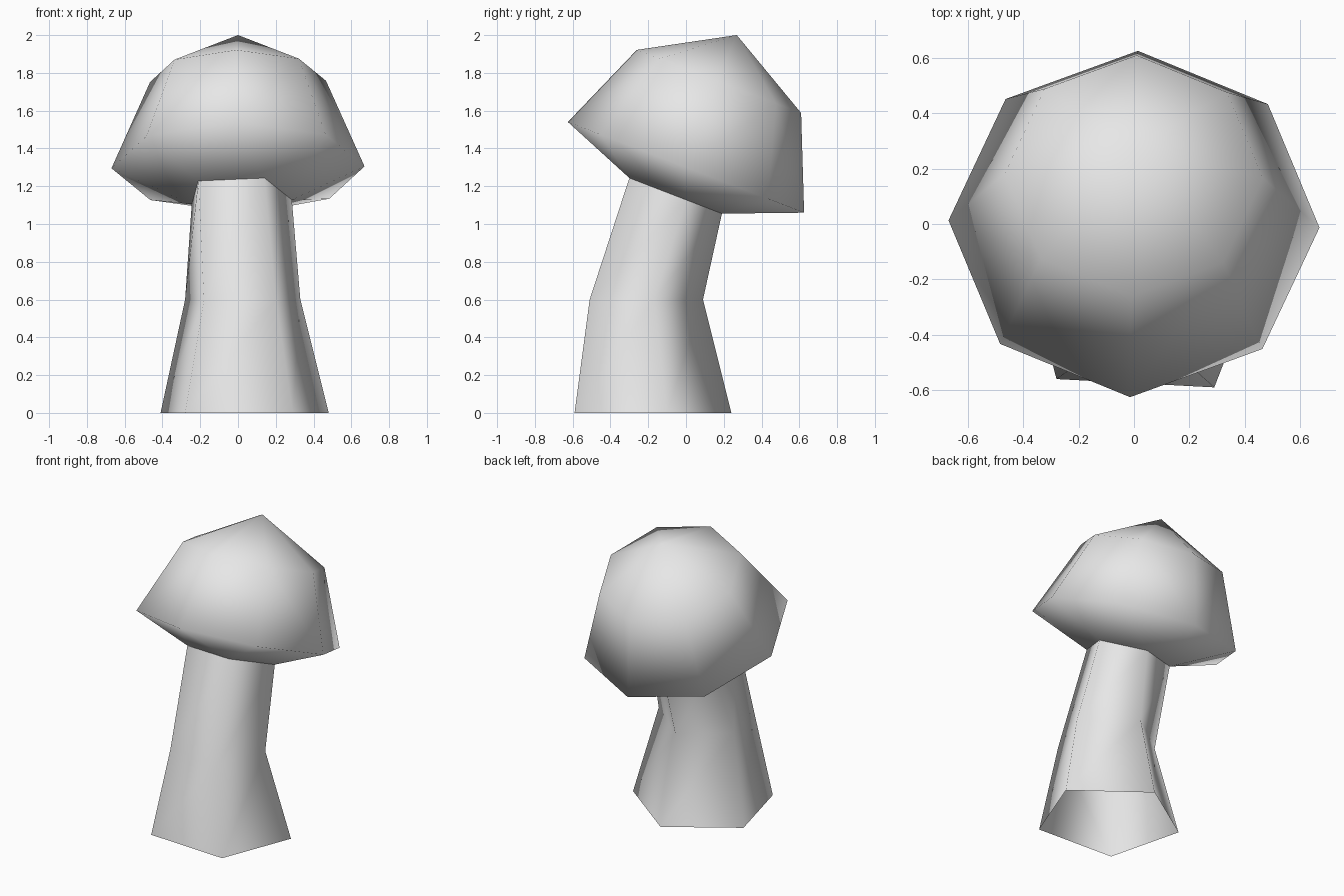
import bpy, bmesh, math
from mathutils import Matrix, Vector

cube = bpy.data.objects.get("Cube")
if cube:
    bpy.data.objects.remove(cube)

# Single plain grey colour
GREY = (0.8, 0.8, 0.8, 1.0)
mat = bpy.data.materials.new("plain grey")
mat.use_nodes = True
mat.diffuse_color = GREY
mat.node_tree.nodes["Principled BSDF"].inputs["Base Color"].default_value = GREY


def add_object(name, bm):
    mesh = bpy.data.meshes.new(name)
    bm.to_mesh(mesh)
    bm.free()
    mesh.materials.append(mat)
    mesh.polygons.foreach_set("use_smooth", [True] * len(mesh.polygons))
    obj = bpy.data.objects.new(name, mesh)
    bpy.context.collection.objects.link(obj)
    return obj


def circle(radius, height, sides):
    return [Vector((radius * math.sin(i * math.tau / sides),
                    -radius * math.cos(i * math.tau / sides), height))
            for i in range(sides)]


# Cap placement: leans back so the front rim is raised
tilt = (Matrix.Translation((0, 0, 1.3)) @ Matrix.Rotation(math.radians(-21), 4, "X")
        @ Matrix.Rotation(math.radians(-1.2), 4, "Z"))

# Stem: five-sided rings, flat side to the front, bending backwards
base = [Vector((x, y, 0)) for x, y in
        [(-.28, -.56), (.29, -.59), (.48, -.10), (.03, .24), (-.41, -.05)]]
bend = [Vector((x, y, .6)) for x, y in
        [(-.18, -.49), (.20, -.51), (.33, -.17), (.02, .09), (-.28, -.13)]]
neck = [Vector((x, y, 1.128 - .385 * y)) for x, y in
        [(-.21, -.26), (.14, -.30), (.285, 0), (.05, .19), (-.245, .06)]]

bm = bmesh.new()
rings = [[bm.verts.new(p) for p in ring] for ring in (base, bend, neck)]
for low, high in zip(rings, rings[1:]):
    for i in range(5):
        j = (i + 1) % 5
        bm.faces.new((low[i], low[j], high[j], high[i]))
add_object("stem", bm)

# Cap: eight-sided dome whose underside narrows to the neck of the stem
bm = bmesh.new()
dome = circle(.67, 0, 8) + circle(.466, .487, 8) + [Vector((0, 0, .75))]
for p in dome:
    bm.verts.new(tilt @ p)
neck_verts = {bm.verts.new(p) for p in neck}
bmesh.ops.convex_hull(bm, input=bm.verts[:])
hidden = [f for f in bm.faces if neck_verts.issuperset(f.verts)]
bmesh.ops.delete(bm, geom=hidden, context="FACES")
bmesh.ops.join_triangles(bm, faces=bm.faces[:], angle_face_threshold=.05,
                         angle_shape_threshold=3.0)
bmesh.ops.recalc_face_normals(bm, faces=bm.faces[:])
add_object("cap", bm)
